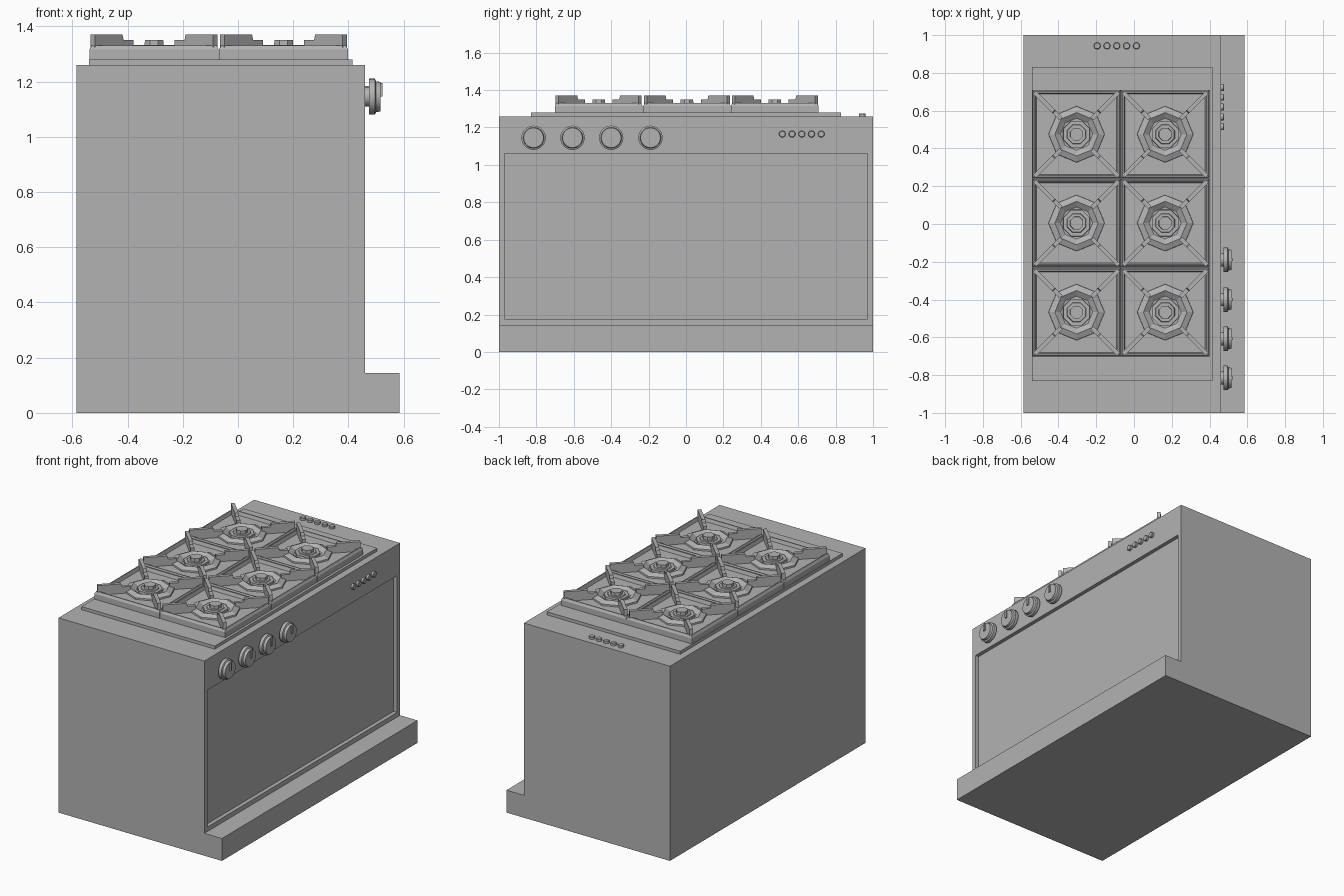
import bpy, bmesh, math
from mathutils import Matrix, Vector

if "Cube" in bpy.data.objects:
    bpy.data.objects.remove(bpy.data.objects["Cube"])

steel = bpy.data.materials.new("brushed_grey")
steel.diffuse_color = (0.45, 0.45, 0.45, 1)
steel.use_nodes = True
steel.node_tree.nodes["Principled BSDF"].inputs["Base Color"].default_value = steel.diffuse_color


def finish(name, bm, smooth=False):
    bmesh.ops.recalc_face_normals(bm, faces=bm.faces)
    me = bpy.data.meshes.new(name)
    bm.to_mesh(me)
    bm.free()
    me.materials.append(steel)
    ob = bpy.data.objects.new(name, me)
    bpy.context.collection.objects.link(ob)
    if smooth:
        bpy.ops.object.select_all(action='DESELECT')
        ob.select_set(True)
        bpy.context.view_layer.objects.active = ob
        bpy.ops.object.shade_smooth_by_angle(angle=math.radians(35))
    return ob


def prism(bm, pts, vec):
    """Closed polygon pushed along vec."""
    face = bm.faces.new([bm.verts.new(p) for p in pts])
    out = bmesh.ops.extrude_face_region(bm, geom=[face])
    bmesh.ops.translate(bm, vec=vec, verts=[v for v in out["geom"] if isinstance(v, bmesh.types.BMVert)])


def lathe(bm, profile, segs, phase=0.0, mat=Matrix()):
    """Rings of (radius, height) joined by quads, capped at both ends."""
    rings = []
    for r, h in profile:
        angles = [phase + 2 * math.pi * i / segs for i in range(segs)]
        rings.append([bm.verts.new(mat @ Vector((r * math.cos(a), r * math.sin(a), h))) for a in angles])
    for a, b in zip(rings, rings[1:]):
        for i in range(segs):
            j = (i + 1) % segs
            bm.faces.new((a[i], a[j], b[j], b[i]))
    bm.faces.new(rings[0][::-1])
    bm.faces.new(rings[-1])


# Cabinet: stepped profile with the oven door recessed in the +x side
bm = bmesh.new()
outline = [(-.585, 0), (.585, 0), (.585, .145), (.46, .145), (.46, 1.26), (-.585, 1.26)]
prism(bm, [(x, -1, z) for x, z in outline], (0, 2, 0))
bmesh.ops.recalc_face_normals(bm, faces=bm.faces)
door = next(f for f in bm.faces if all(abs(v.co.x - .46) < 1e-4 for v in f.verts))
bmesh.ops.inset_individual(bm, faces=[door], thickness=.02)
for v in door.verts:
    v.co.y = math.copysign(.97, v.co.y)
    v.co.z = 1.06 if v.co.z > .6 else .175
bmesh.ops.inset_individual(bm, faces=[door], thickness=0, depth=0)
for v in door.verts:
    v.co.x = .435
finish("cabinet", bm)

# Hob plate
bm = bmesh.new()
prism(bm, [(-.54, -.83, 1.255), (.415, -.83, 1.255), (.415, .83, 1.255), (-.54, .83, 1.255)], (0, 0, .025))
finish("hob_plate", bm)

# Six burners: tray, octagonal bowl, cap and four diagonal pot supports
R2 = math.sqrt(2)
for cx in (-.304, .165):
    for cy in (-.467, .005, .475):
        at = Matrix.Translation((cx, cy, 0))
        bm = bmesh.new()
        tray = [(.234, 1.275), (.234, 1.315), (.226, 1.33), (.219, 1.33), (.212, 1.308)]
        lathe(bm, [(r * R2, z) for r, z in tray], 4, math.pi / 4, at)
        finish("burner_tray", bm)

        bm = bmesh.new()
        lathe(bm, [(.15, 1.30), (.148, 1.318), (.115, 1.332), (.085, 1.312)], 8, 0, at)
        finish("burner_bowl", bm)

        bm = bmesh.new()
        lathe(bm, [(.078, 1.30), (.075, 1.325), (.055, 1.325), (.052, 1.33), (.037, 1.33), (.036, 1.35)],
              8, math.pi / 8, at)
        finish("burner_cap", bm)

        bm = bmesh.new()
        side = [(.222, 1.306), (.222, 1.37), (.122, 1.37), (.118, 1.35), (.082, 1.35), (.082, 1.306)]
        for k in range(4):
            start = len(bm.verts)
            prism(bm, [(d * R2, -.011, z) for d, z in side], (0, .022, 0))
            bm.verts.ensure_lookup_table()
            bmesh.ops.transform(bm, matrix=at @ Matrix.Rotation(math.pi / 4 + k * math.pi / 2, 4, 'Z'),
                                verts=bm.verts[start:])
        finish("pot_support", bm)

# Control knobs with a raised pointer
for y in (-.815, -.607, -.4, -.19):
    at = Matrix.Translation((.46, y, 1.145)) @ Matrix.Rotation(math.pi / 2, 4, 'Y')
    bm = bmesh.new()
    lathe(bm, [(.035, -.005), (.035, .015), (.065, .015), (.065, .036), (.056, .04), (.053, .056)], 28, 0, at)
    finish("knob", bm, True)
    bm = bmesh.new()
    prism(bm, [(.51, y - .007, 1.145), (.51, y + .007, 1.145), (.51, y + .007, 1.195), (.51, y - .007, 1.195)],
          (.014, 0, 0))
    finish("knob_pointer", bm)

# Rows of five buttons, on the control side and on the top
button = [(.018, -.005), (.018, .013), (.015, .016)]
for i in range(5):
    bm = bmesh.new()
    lathe(bm, button, 16, 0,
          Matrix.Translation((.46, .515 + .052 * i, 1.165)) @ Matrix.Rotation(math.pi / 2, 4, 'Y'))
    finish("side_button", bm, True)
    bm = bmesh.new()
    lathe(bm, button, 16, 0, Matrix.Translation((-.195 + .052 * i, .943, 1.26)))
    finish("top_button", bm, True)
